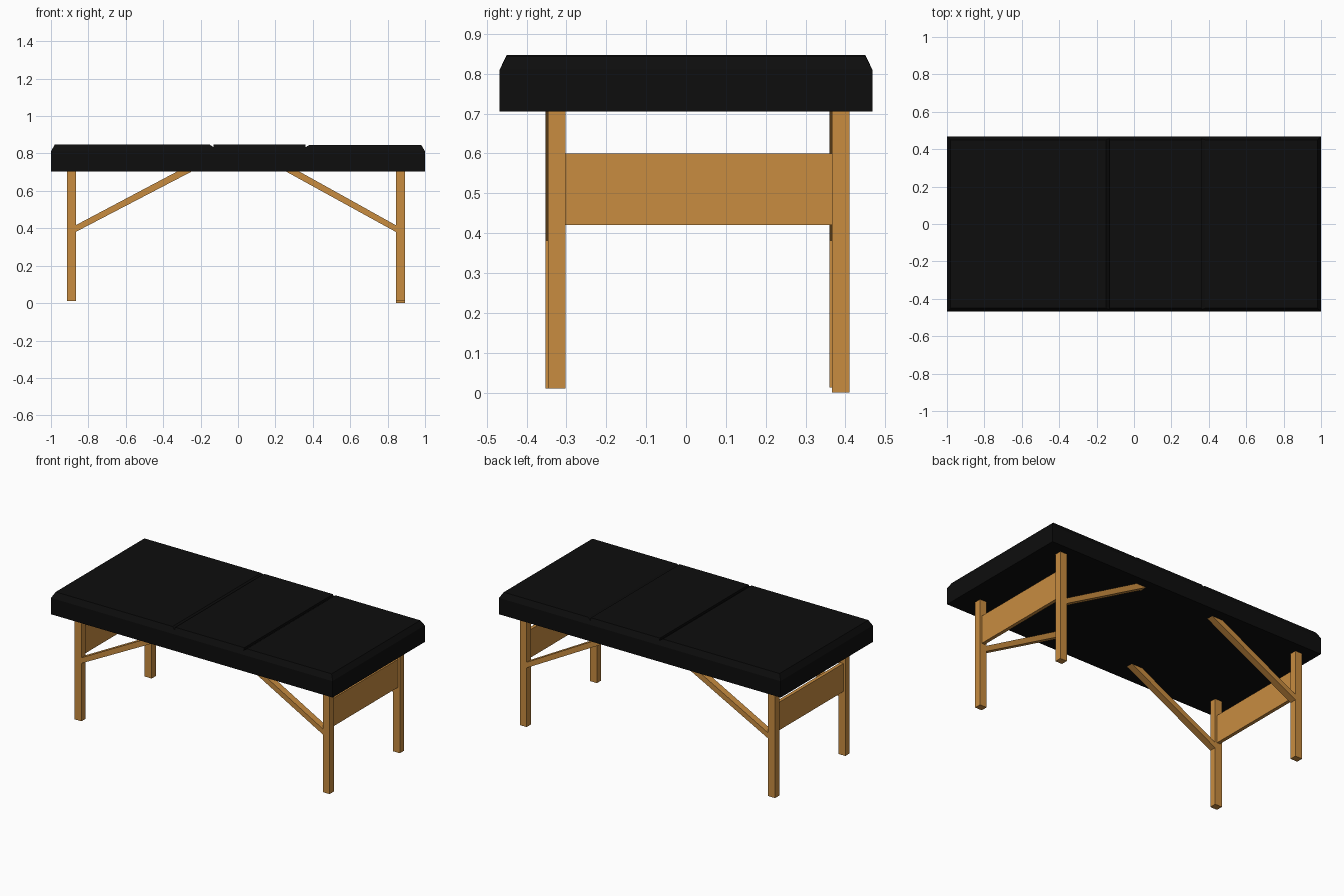
import bpy, bmesh

if "Cube" in bpy.data.objects:
    bpy.data.objects.remove(bpy.data.objects["Cube"])


def material(name, rgb):
    m = bpy.data.materials.new(name)
    m.diffuse_color = (*rgb, 1)
    m.use_nodes = True
    m.node_tree.nodes["Principled BSDF"].inputs["Base Color"].default_value = m.diffuse_color
    return m


BLACK = material("black vinyl", (0.004, 0.004, 0.004))
WOOD = material("honey wood", (0.578, 0.262, 0.051))
UNDER = 0.705  # underside of the cushions


def loft(name, rings, mat):
    """Skin a row of matching closed rings and cap both ends."""
    bm = bmesh.new()
    rows = [[bm.verts.new(p) for p in ring] for ring in rings]
    n = len(rows[0])
    for a, b in zip(rows, rows[1:]):
        for i in range(n):
            j = (i + 1) % n
            bm.faces.new((a[i], a[j], b[j], b[i]))
    bm.faces.new(rows[0])
    bm.faces.new(rows[-1])
    bmesh.ops.recalc_face_normals(bm, faces=bm.faces)
    mesh = bpy.data.meshes.new(name)
    bm.to_mesh(mesh)
    bm.free()
    mesh.materials.append(mat)
    ob = bpy.data.objects.new(name, mesh)
    bpy.context.collection.objects.link(ob)
    return ob


def prism(name, outline, y0, y1, mat):
    """Extrude an (x, z) outline along y."""
    return loft(name, [[(x, y, z) for x, z in outline] for y in (y0, y1)], mat)


def box(name, x0, x1, y0, y1, z0, z1, mat):
    return prism(name, [(x0, z0), (x1, z0), (x1, z1), (x0, z1)], y0, y1, mat)


def cushion(name, stations):
    """Bevelled pad; each station is (x, top z, top half width)."""
    w, shoulder = 0.468, 0.81
    rings = [[(x, -w, UNDER), (x, -w, shoulder), (x, -t, z),
              (x, t, z), (x, w, shoulder), (x, w, UNDER)]
             for x, z, t in stations]
    return loft(name, rings, BLACK)


# Three cushions, bevelled at the outer ends and at the seams
cushion("long_cushion", [(-1, 0.811, 0.467), (-0.98, 0.847, 0.45),
                         (-0.15, 0.847, 0.45), (-0.13, 0.833, 0.457)])
cushion("middle_cushion", [(-0.13, 0.847, 0.45), (0.36, 0.847, 0.45)])
cushion("head_cushion", [(0.36, 0.833, 0.457), (0.38, 0.845, 0.45),
                         (0.98, 0.845, 0.45), (1, 0.811, 0.467)])

# Legs, braces and end panels: the two ends are slightly offset in y
ends = {
    "left": dict(x=(-0.915, -0.865), shift=0.0, feet=(0.01, 0.012),
                 brace=[(-0.865, 0.382), (-0.865, 0.418),
                        (-0.323, UNDER), (-0.245, UNDER)]),
    "right": dict(x=(0.845, 0.893), shift=0.007, feet=(0.01, 0.0),
                  brace=[(0.845, 0.38), (0.845, 0.416),
                         (0.323, UNDER), (0.254, UNDER)]),
}
# order the right brace so its long edge stays underneath
ends["right"]["brace"] = [(0.845, 0.38), (0.845, 0.416), (0.325, UNDER), (0.254, UNDER)]

for side, e in ends.items():
    x0, x1 = e["x"]
    for row, y, foot in (("front", -0.353, e["feet"][0]), ("back", 0.36, e["feet"][1])):
        y0 = y + e["shift"]
        y1 = y0 + 0.043
        box(f"{row}_{side}_leg", x0, x1, y0, y1, foot, UNDER, WOOD)
        prism(f"{row}_{side}_brace", e["brace"], y0, y1, WOOD)
    mid = (x0 + x1) / 2
    box(f"{side}_end_panel", mid - 0.011, mid + 0.011,
        -0.31 + e["shift"], 0.36 + e["shift"], 0.42, 0.60, WOOD)
